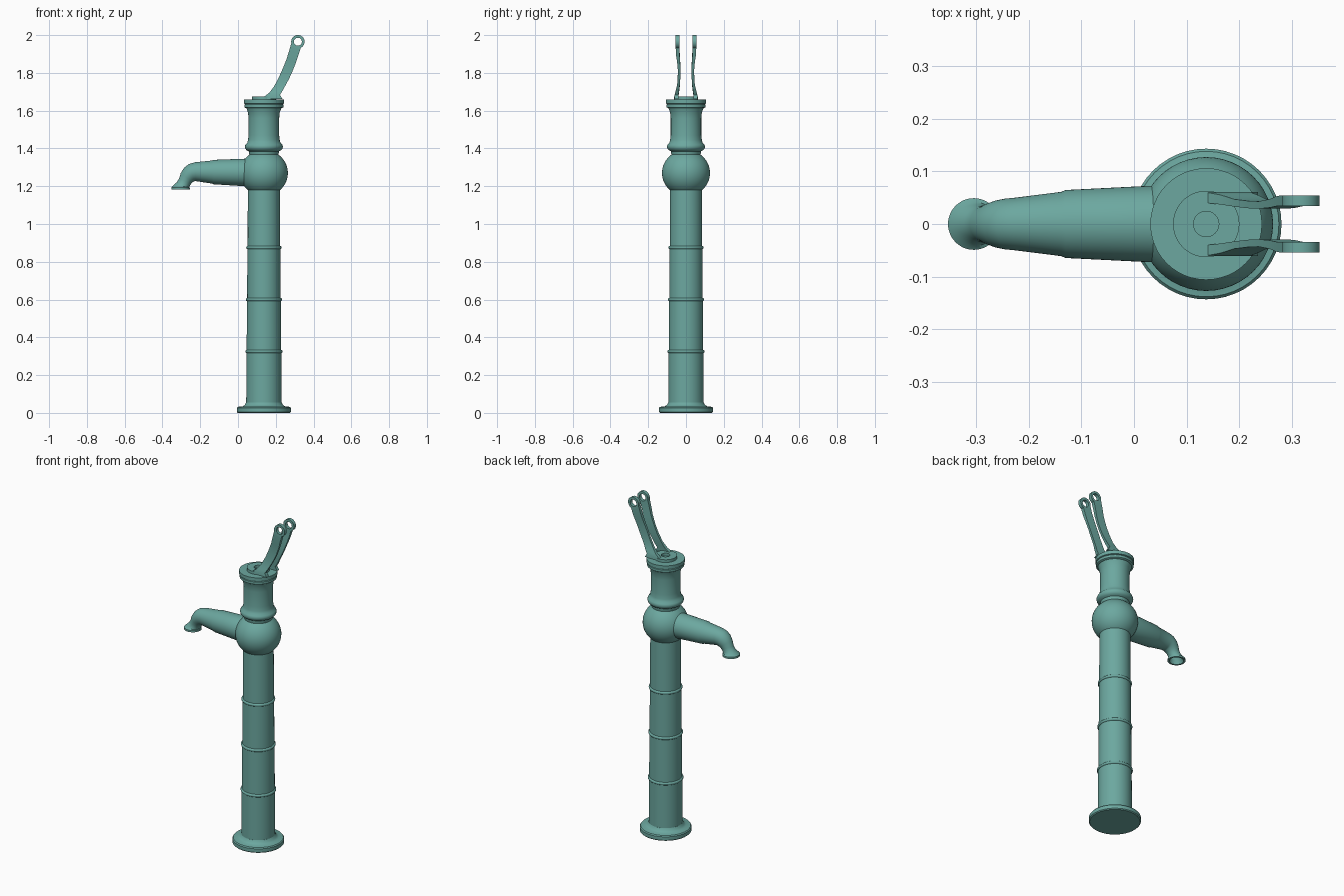
import bpy, bmesh
from math import sin, cos, pi, radians
from mathutils import Vector

cube = bpy.data.objects.get("Cube")
if cube:
    bpy.data.objects.remove(cube, do_unlink=True)

AXIS = 0.137    # x of the pump column
SIDES = 48

paint = bpy.data.materials.new("sea_green_paint")
paint.use_nodes = True
colour = (0.15, 0.39, 0.35, 1)
paint.diffuse_color = colour
paint.node_tree.nodes["Principled BSDF"].inputs["Base Color"].default_value = colour


def finish(bm, name):
    """Turn a bmesh into a painted, smooth-shaded object."""
    bmesh.ops.recalc_face_normals(bm, faces=bm.faces)
    mesh = bpy.data.meshes.new(name)
    bm.to_mesh(mesh)
    bm.free()
    mesh.materials.append(paint)
    obj = bpy.data.objects.new(name, mesh)
    bpy.context.collection.objects.link(obj)
    bpy.ops.object.select_all(action='DESELECT')
    obj.select_set(True)
    bpy.context.view_layer.objects.active = obj
    bpy.ops.object.shade_smooth_by_angle(angle=radians(35))
    return obj


def loft(name, rings):
    """Skin circles given as (centre, first axis, second axis, radius)."""
    bm = bmesh.new()
    loops = []
    for centre, u, v, r in rings:
        loops.append([bm.verts.new(centre + r * (cos(a) * u + sin(a) * v))
                      for a in (2 * pi * i / SIDES for i in range(SIDES))])
    for a, b in zip(loops, loops[1:]):
        for i in range(SIDES):
            j = (i + 1) % SIDES
            bm.faces.new((a[i], a[j], b[j], b[i]))
    bm.faces.new(loops[0])
    bm.faces.new(loops[-1])
    return finish(bm, name)


def lathe(name, profile):
    """Turn a (radius, height) profile about the column axis."""
    x, y = Vector((1, 0, 0)), Vector((0, 1, 0))
    return loft(name, [(Vector((AXIS, 0, z)), x, y, r) for r, z in profile])


# Base flange with a fillet into the column
lathe("base_flange", [(0.138, 0), (0.143, 0.005), (0.143, 0.026), (0.138, 0.032),
                      (0.112, 0.035), (0.101, 0.042), (0.094, 0.056)])

# Column sections, each slightly slimmer, with a rounded band at each joint
joints = [0.03, 0.325, 0.60, 0.875, 1.19]
for k in range(4):
    r = 0.0935 - 0.0025 * k
    lathe(f"column_section_{k + 1}", [(r, joints[k]), (r - 0.001, joints[k + 1])])
    if k < 3:
        z = joints[k + 1]
        lathe(f"column_band_{k + 1}",
              [(r - 0.004 + 0.009 * sin(a), z - 0.009 * cos(a))
               for a in (pi * i / 8 for i in range(9))])

# Ball chamber
lathe("ball_chamber", [(0.127 * sin(a), 1.27 - 0.122 * cos(a))
                       for a in (radians(36 + 4.5 * i) for i in range(25))])

# Neck with its moulded collar and flared top
lathe("neck", [(0.076, 1.36), (0.08, 1.385), (0.092, 1.391), (0.099, 1.4),
               (0.101, 1.411), (0.097, 1.421), (0.088, 1.43), (0.084, 1.445),
               (0.081, 1.47), (0.081, 1.56), (0.084, 1.59), (0.09, 1.606), (0.094, 1.618)])

# Cap: two stacked discs with a groove, a boss and a rod hole
lathe("cap_lower", [(0.095, 1.613), (0.103, 1.618), (0.103, 1.632), (0.099, 1.636)])
lathe("cap_upper", [(0.099, 1.634), (0.106, 1.638), (0.106, 1.659)])
lathe("cap_boss", [(0.063, 1.655), (0.063, 1.676), (0.024, 1.676), (0.024, 1.66)])

# Spout: (x, z, downward tilt in degrees, radius), ending in a hollow flared lip
path = [(0.07, 1.273, 0, 0.074), (0.02, 1.273, 0, 0.072), (-0.13, 1.275, 0, 0.0645),
        (-0.138, 1.275, 0, 0.061), (-0.225, 1.277, 2, 0.05), (-0.245, 1.272, 18, 0.048),
        (-0.259, 1.261, 36, 0.045), (-0.271, 1.246, 52, 0.04), (-0.28, 1.227, 66, 0.035),
        (-0.29, 1.211, 72, 0.035), (-0.3, 1.2, 82, 0.041), (-0.304, 1.194, 90, 0.049),
        (-0.304, 1.183, 90, 0.049), (-0.304, 1.183, 90, 0.039),
        (-0.3, 1.2, 82, 0.033), (-0.282, 1.226, 66, 0.028)]
rings = []
for x, z, tilt, r in path:
    t = radians(tilt)
    rings.append((Vector((x, 0, z)), Vector((0, 1, 0)), Vector((-sin(t), 0, cos(t))), r))
loft("spout", rings)

# Handle bracket: two curved arms, each ending in an eye
EYE = Vector((0.317, 0, 1.965))
EYE_R, HOLE_R = 0.0355, 0.021
# (left x, left z, right x, right z, y of middle, half thickness)
arm = [(0.137, 1.662, 0.235, 1.662, 0.051, 0.010), (0.138, 1.674, 0.222, 1.684, 0.050, 0.010),
       (0.165, 1.694, 0.235, 1.704, 0.046, 0.009), (0.190, 1.727, 0.252, 1.735, 0.040, 0.007),
       (0.215, 1.773, 0.272, 1.772, 0.037, 0.007), (0.236, 1.821, 0.290, 1.812, 0.036, 0.007),
       (0.257, 1.873, 0.308, 1.858, 0.039, 0.008), (0.271, 1.918, 0.321, 1.897, 0.0435, 0.0095),
       (0.2815, 1.956, 0.332, 1.933, 0.0445, 0.010)]
for side, label in ((1, "back"), (-1, "front")):
    bm = bmesh.new()
    sections = []
    for xl, zl, xr, zr, y, h in arm:
        sections.append([bm.verts.new((x, side * yy, z)) for x, z, yy in
                         ((xl, zl, y - h), (xr, zr, y - h), (xr, zr, y + h), (xl, zl, y + h))])
    for a, b in zip(sections, sections[1:]):
        for i in range(4):
            j = (i + 1) % 4
            bm.faces.new((a[i], a[j], b[j], b[i]))
    bm.faces.new(sections[0])
    bm.faces.new(sections[-1])
    finish(bm, f"handle_arm_{label}")

    # Eye: a square-section ring
    bm = bmesh.new()
    n = 32
    section = [(r, side * y) for r, y in ((HOLE_R, 0.0345), (EYE_R, 0.0345),
                                          (EYE_R, 0.0545), (HOLE_R, 0.0545))]
    ring = [[bm.verts.new(EYE + Vector((r * cos(a), y, r * sin(a)))) for r, y in section]
            for a in (2 * pi * i / n for i in range(n))]
    for i in range(n):
        a, b = ring[i], ring[(i + 1) % n]
        for k in range(4):
            m = (k + 1) % 4
            bm.faces.new((a[k], a[m], b[m], b[k]))
    finish(bm, f"handle_eye_{label}")
